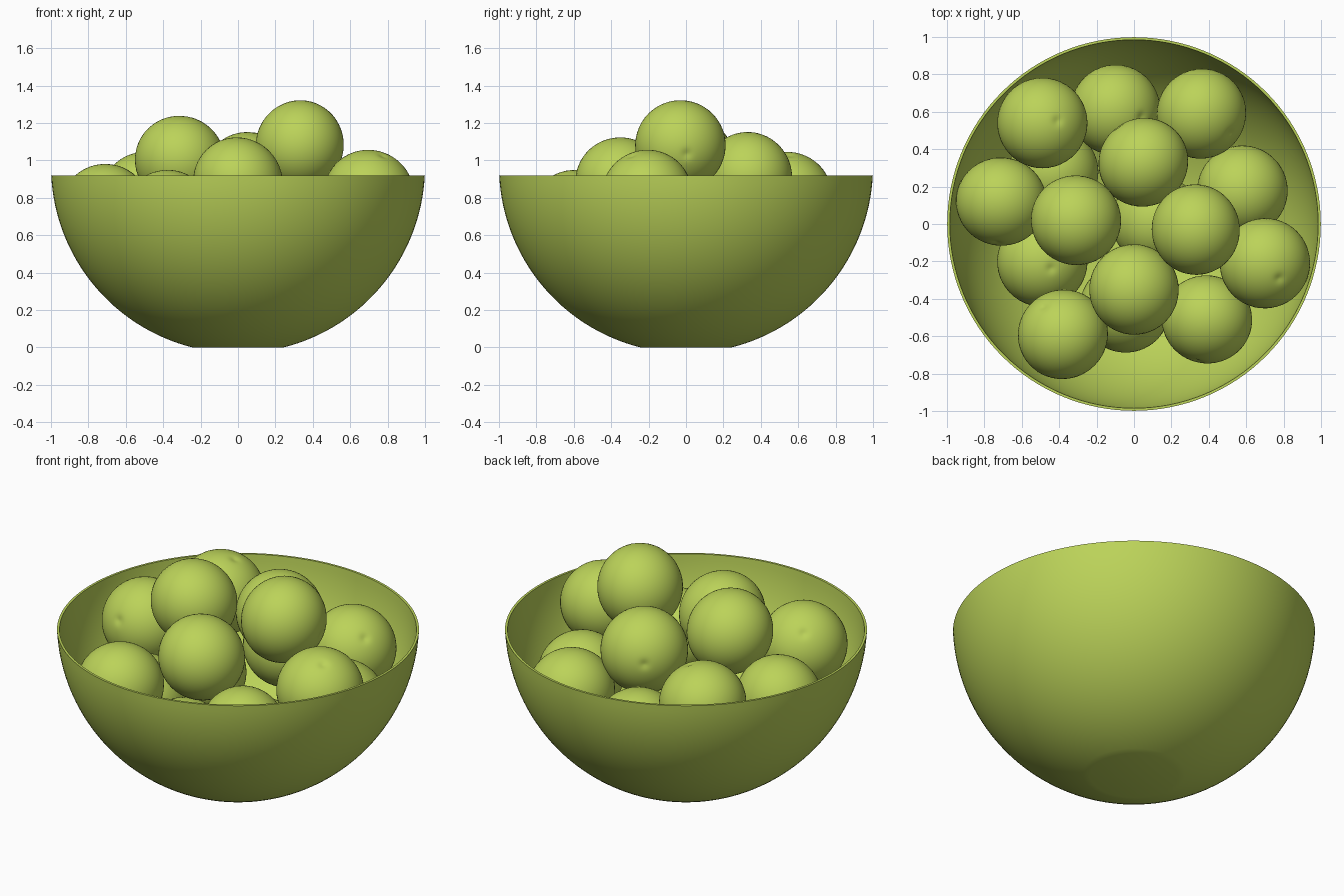
import bpy, bmesh, math, random
from mathutils import Vector

random.seed(4)
cube = bpy.data.objects.get("Cube")
if cube:
    bpy.data.objects.remove(cube, do_unlink=True)

GREEN = (0.50, 0.65, 0.10, 1)
mat = bpy.data.materials.new("lime_green")
mat.use_nodes = True
mat.diffuse_color = GREEN
mat.node_tree.nodes["Principled BSDF"].inputs["Base Color"].default_value = GREEN


def lathe(name, profile, steps, sharp_angle):
    """Revolve (radius, z) points around z into a smooth mesh."""
    bm = bmesh.new()
    verts = [bm.verts.new((r, 0, z)) for r, z in profile]
    edges = [bm.edges.new(pair) for pair in zip(verts, verts[1:])]
    bmesh.ops.spin(bm, geom=verts + edges, cent=(0, 0, 0), axis=(0, 0, 1),
                   angle=math.tau, steps=steps)
    bmesh.ops.remove_doubles(bm, verts=bm.verts, dist=0.0001)
    bmesh.ops.recalc_face_normals(bm, faces=bm.faces)
    for f in bm.faces:
        f.smooth = True
    for e in bm.edges:
        if len(e.link_faces) == 2 and e.calc_face_angle() > sharp_angle:
            e.smooth = False
    mesh = bpy.data.meshes.new(name)
    bm.to_mesh(mesh)
    bm.free()
    mesh.materials.append(mat)
    return mesh


def add(name, mesh):
    obj = bpy.data.objects.new(name, mesh)
    bpy.context.collection.objects.link(obj)
    return obj


# Bowl: thin spherical shell with a flat foot
CENTRE, RIM, WALL = 0.97, 0.92, 0.014


def shell(radius, floor):
    low = math.acos((CENTRE - floor) / radius)
    high = math.acos((CENTRE - RIM) / radius)
    angles = [low + (high - low) * i / 32 for i in range(33)]
    return [(radius * math.sin(a), CENTRE - radius * math.cos(a)) for a in angles]


outer = shell(1.0, 0)
inner = shell(1.0 - WALL, WALL)
profile = [(0, 0)] + outer + inner[::-1] + [(0, WALL)]
add("bowl", lathe("bowl", profile, 128, math.radians(40)))

# Fruit: slightly flattened ball with a small dimple at its pole
R = 0.242
fruit_profile = []
for i in range(37):
    a = math.pi * (i / 36) ** 1.5
    r = R * (1 - 0.035 * math.exp(-(a / 0.11) ** 2))
    fruit_profile.append((r * math.sin(a) if i < 36 else 0, 0.97 * r * math.cos(a)))
fruit_mesh = lathe("fruit", fruit_profile, 48, math.radians(80))

# Centre of each fruit, and where its dimple points (None = any way)
fruits = [
    ((-0.49, 0.54, 0.81), (0.35, 0.05, 0.93)),
    ((-0.10, 0.61, 0.57), (0.6, -0.16, 0.78)),
    ((0.36, 0.59, 0.68), (0.66, -0.45, 0.59)),
    ((0.05, 0.33, 0.91), (-0.57, 0.81, 0.07)),
    ((-0.71, 0.12, 0.74), (-0.11, -0.93, 0.32)),
    ((-0.31, 0.02, 1.00), None),
    ((0.33, -0.03, 1.08), (0.98, 0.15, -0.2)),
    ((0.58, 0.18, 0.57), None),
    ((0.70, -0.21, 0.82), (0.33, -0.35, 0.88)),
    ((-0.49, -0.20, 0.46), (0.2, -0.16, 0.96)),
    ((-0.38, -0.59, 0.71), (-0.46, 0.66, 0.65)),
    ((0.00, -0.35, 0.885), None),
    ((0.39, -0.51, 0.61), (-0.2, -0.9, 0.2)),
    ((-0.05, -0.45, 0.40), (-0.5, -0.8, 0.3)),
    ((-0.43, 0.28, 0.43), None),
    ((0.12, 0.02, 0.28), None),
]
for n, (centre, aim) in enumerate(fruits, 1):
    if aim is None:
        aim = (random.uniform(-1, 1), random.uniform(-1, 1), -1)
    obj = add(f"fruit_{n}", fruit_mesh)
    obj.location = centre
    obj.rotation_euler = Vector(aim).to_track_quat("Z", "Y").to_euler()
